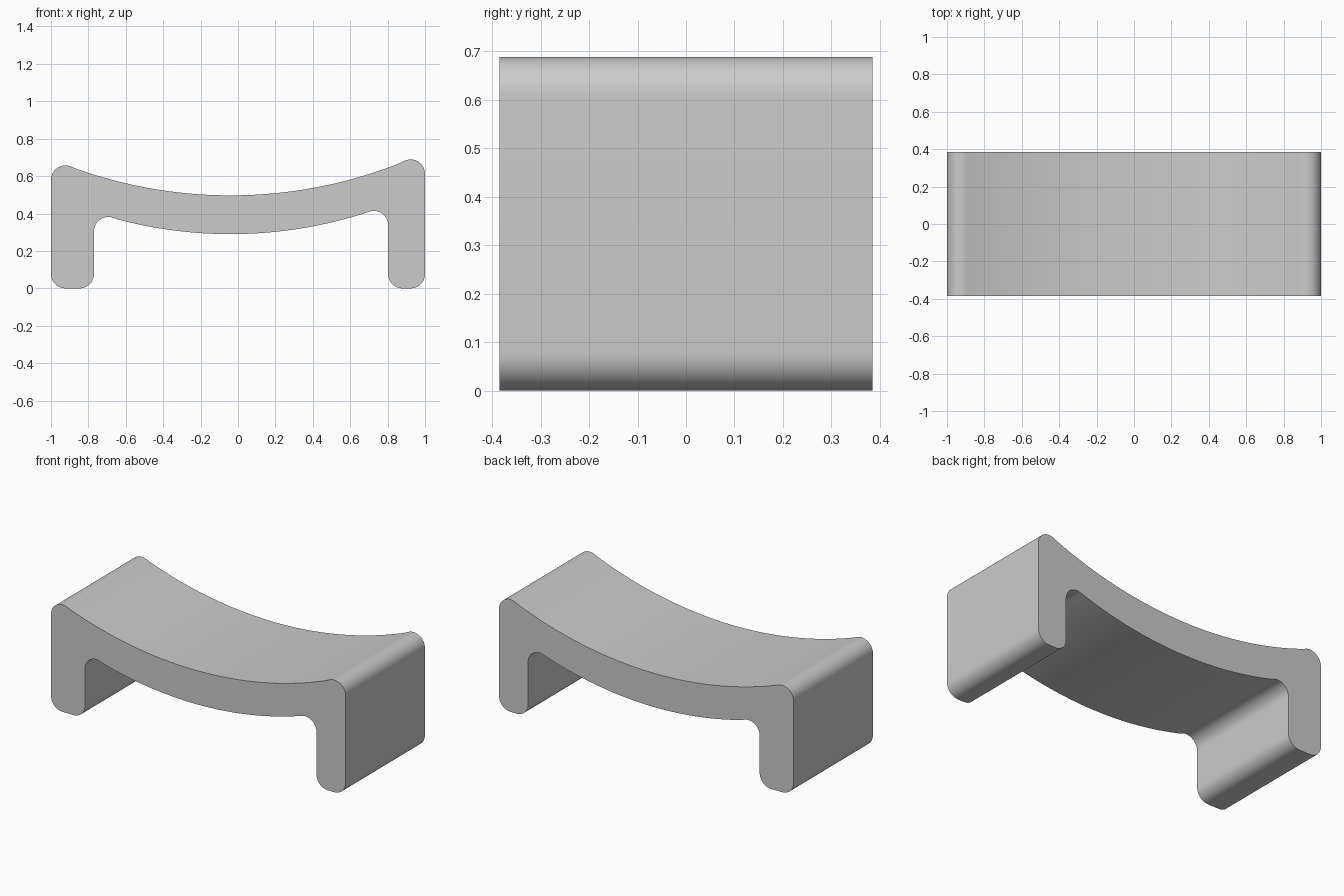
import bpy
import bmesh
from math import atan2, cos, pi, radians, sin

if "Cube" in bpy.data.objects:
    bpy.data.objects.remove(bpy.data.objects["Cube"])

DEPTH = 0.77
R = 0.077                      # rounding of every corner
TOP = (-0.04, 2.957, 2.46)     # seat arc: centre x, centre z, radius
UNDER = (-0.04, 2.65, 2.36)    # underside arc


def arc(x, z, radius, start, end, steps):
    angles = [start + (end - start) * i / steps for i in range(steps + 1)]
    return [(x + radius * cos(a), z + radius * sin(a)) for a in angles]


def toward(curve, corner):
    """Angle from the centre of a seat arc to a corner centre."""
    return atan2(corner[1] - curve[1], corner[0] - curve[0])


# Centres of the rounded corners that blend into the two seat arcs
top_l, top_r = (-1 + R, 0.580), (1 - R, 0.612)
in_l, in_r = (-0.77 + R, 0.305), (0.803 - R, 0.337)
tl, tr = toward(TOP, top_l), toward(TOP, top_r)
ul, ur = toward(UNDER, in_l), toward(UNDER, in_r)

# Outline, counter-clockwise from the left foot
outline = arc(-1 + R, R, R, pi, 1.5 * pi, 12)
outline += arc(-0.77 - R, R, R, 1.5 * pi, 2 * pi, 12)
outline += arc(*in_l, R, pi, ul + pi, 14)
outline += arc(*UNDER, ul, ur, 48)[1:-1]
outline += arc(*in_r, R, ur + pi, 0, 14)
outline += arc(0.803 + R, R, R, pi, 1.5 * pi, 12)
outline += arc(1 - R, R, R, 1.5 * pi, 2 * pi, 12)
outline += arc(*top_r, R, 0, tr + pi, 14)
outline += arc(*TOP, tr, tl, 48)[1:-1]
outline += arc(*top_l, R, tl + pi, pi, 14)

# Extrude the outline from front to back
bm = bmesh.new()
front = bm.faces.new([bm.verts.new((x, -DEPTH / 2, z)) for x, z in outline])
extruded = bmesh.ops.extrude_face_region(bm, geom=[front], use_keep_orig=True)
verts = [g for g in extruded["geom"] if isinstance(g, bmesh.types.BMVert)]
bmesh.ops.translate(bm, vec=(0, DEPTH, 0), verts=verts)
bmesh.ops.recalc_face_normals(bm, faces=bm.faces)
mesh = bpy.data.meshes.new("curved_bench")
bm.to_mesh(mesh)
bm.free()

bench = bpy.data.objects.new("curved_bench", mesh)
bpy.context.collection.objects.link(bench)

grey = bpy.data.materials.new("light_grey")
grey.use_nodes = True
colour = (0.6, 0.6, 0.6, 1)
grey.diffuse_color = colour
grey.node_tree.nodes["Principled BSDF"].inputs["Base Color"].default_value = colour
mesh.materials.append(grey)

bpy.ops.object.select_all(action="DESELECT")
bench.select_set(True)
bpy.context.view_layer.objects.active = bench
bpy.ops.object.shade_smooth_by_angle(angle=radians(30))
